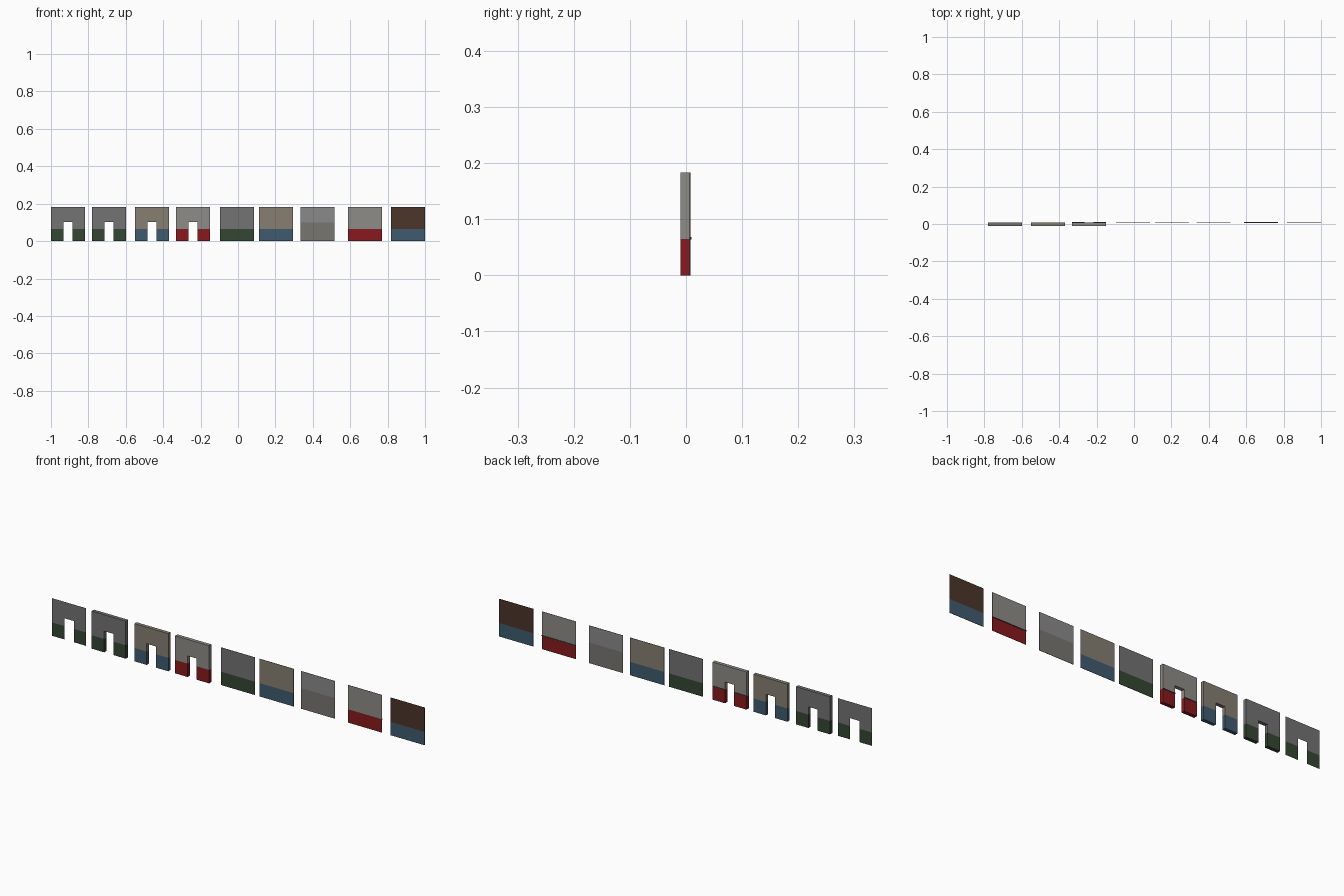
import bpy, bmesh

if "Cube" in bpy.data.objects:
    bpy.data.objects.remove(bpy.data.objects["Cube"])

W, H, DOOR_W, DOOR_H, SPLIT = 0.183, 0.183, 0.049, 0.103, 0.065
FRONT, BACK = -0.0095, 0.008


def material(name, rgb):
    m = bpy.data.materials.new(name)
    lin = [((c / 255 + 0.055) / 1.055) ** 2.4 for c in rgb]
    m.diffuse_color = (*lin, 1)
    m.use_nodes = True
    m.node_tree.nodes["Principled BSDF"].inputs["Base Color"].default_value = m.diffuse_color
    return m


M = {
    "grey": material("dark_grey_plaster", (115, 115, 115)),
    "green": material("green_wainscot", (52, 70, 50)),
    "tan": material("tan_plaster", (134, 126, 113)),
    "blue": material("blue_wainscot", (64, 91, 112)),
    "pale": material("pale_plaster", (142, 140, 135)),
    "red": material("red_wainscot", (136, 26, 30)),
    "light": material("light_grey_plaster", (138, 138, 138)),
    "stone": material("warm_grey_wainscot", (120, 118, 112)),
    "brown": material("brown_wood", (76, 54, 41)),
    "trim": material("dark_trim", (50, 54, 52)),
}


def wall(name, cx, upper, lower, door=False, depth=0.0, y=BACK, split=SPLIT):
    """Two-tone wall panel, optionally with a doorway and thickness."""
    xs = [cx - W / 2, cx + W / 2]
    zs = [0, split, H]
    if door:
        xs = [xs[0], cx - DOOR_W / 2, cx + DOOR_W / 2, xs[1]]
        zs = [0, split, DOOR_H, H]
    bm = bmesh.new()
    for i in range(len(xs) - 1):
        for j in range(len(zs) - 1):
            if door and i == 1 and zs[j] < DOOR_H:
                continue
            bm.faces.new([bm.verts.new((x, y - depth, z)) for x, z in (
                (xs[i], zs[j]), (xs[i + 1], zs[j]),
                (xs[i + 1], zs[j + 1]), (xs[i], zs[j + 1]))])
    bmesh.ops.remove_doubles(bm, verts=bm.verts, dist=1e-5)
    if depth:
        front = bm.faces[:]
        res = bmesh.ops.extrude_face_region(bm, geom=front, use_keep_orig=True)
        verts = [g for g in res["geom"] if isinstance(g, bmesh.types.BMVert)]
        bmesh.ops.translate(bm, verts=verts, vec=(0, depth, 0))
        bmesh.ops.recalc_face_normals(bm, faces=bm.faces)
    for f in bm.faces:
        f.material_index = int(f.calc_center_median().z < split)
    me = bpy.data.meshes.new(name)
    bm.to_mesh(me)
    bm.free()
    me.materials.append(M[upper])
    me.materials.append(M[lower])
    bpy.context.collection.objects.link(bpy.data.objects.new(name, me))


def rail(name, x0, x1):
    """Thin rail on the back of a red wall, over the colour split."""
    bpy.ops.mesh.primitive_cube_add(
        size=1, location=((x0 + x1) / 2, BACK + 0.00075, 0.066))
    ob = bpy.context.object
    ob.name = name
    ob.scale = (x1 - x0, 0.0015, 0.004)
    ob.data.materials.append(M["trim"])


# Doorway walls: the first is a single sheet, the rest are thick
wall("doorway_sheet", -0.9085, "grey", "green", True, y=0.0)
for name, cx, up, low in (("doorway_green", -0.689, "grey", "green"),
                          ("doorway_blue", -0.460, "tan", "blue"),
                          ("doorway_red", -0.240, "pale", "red")):
    wall(name, cx, up, low, True, BACK - FRONT)

# Plain thin walls
THIN = 0.0015
wall("wall_green", -0.005, "grey", "green", depth=THIN)
wall("wall_blue", 0.203, "tan", "blue", depth=THIN)
wall("wall_stone", 0.425, "light", "stone", depth=THIN, split=0.10)
wall("wall_red", 0.679, "pale", "red", depth=THIN)
wall("wall_wood", 0.9085, "brown", "blue", depth=THIN)

# Rails behind the red walls
rail("rail_wall", 0.679 - W / 2, 0.679 + W / 2)
rail("rail_door_left", -0.240 - W / 2, -0.240 - DOOR_W / 2)
rail("rail_door_right", -0.240 + DOOR_W / 2, -0.240 + W / 2)
